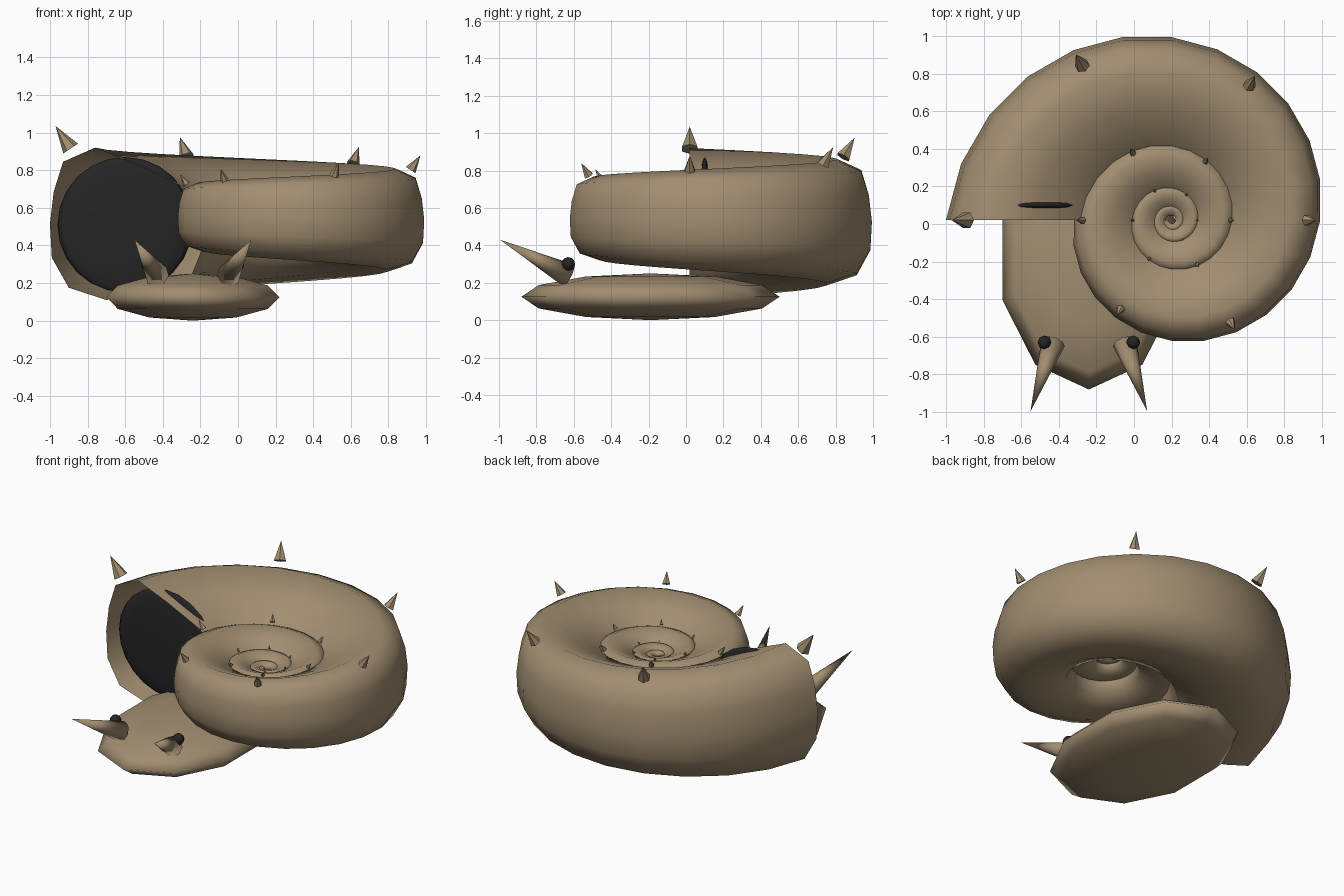
import bpy, bmesh, math
from mathutils import Matrix, Vector

if "Cube" in bpy.data.objects:
    bpy.data.objects.remove(bpy.data.objects["Cube"], do_unlink=True)


def make_material(name, colour):
    mat = bpy.data.materials.new(name)
    mat.use_nodes = True
    mat.diffuse_color = (*colour, 1)
    mat.node_tree.nodes["Principled BSDF"].inputs["Base Color"].default_value = (*colour, 1)
    return mat


BROWN = make_material("shell brown", (0.36, 0.27, 0.165))
BLACK = make_material("soft black", (0.018, 0.018, 0.019))


def finish(name, bm, mat, smooth=True):
    bmesh.ops.recalc_face_normals(bm, faces=bm.faces)
    for face in bm.faces:
        face.smooth = smooth
    mesh = bpy.data.meshes.new(name)
    bm.to_mesh(mesh)
    bm.free()
    mesh.materials.append(mat)
    obj = bpy.data.objects.new(name, mesh)
    bpy.context.collection.objects.link(obj)
    return obj


def ellipsoid(name, centre, radii, segments, rings, mat):
    bm = bmesh.new()
    place = Matrix.Translation(centre) @ Matrix.Diagonal((*radii, 1))
    bmesh.ops.create_uvsphere(bm, u_segments=segments, v_segments=rings, radius=1, matrix=place)
    return finish(name, bm, mat)


def spike(name, base, tip, radius, sides, smooth=False):
    base, tip = Vector(base), Vector(tip)
    axis = tip - base
    turn = axis.to_track_quat("Z", "Y").to_matrix().to_4x4()
    bm = bmesh.new()
    bmesh.ops.create_cone(bm, cap_ends=True, segments=sides, radius1=radius, radius2=0,
                          depth=axis.length, matrix=Matrix.Translation((base + tip) / 2) @ turn)
    return finish(name, bm, BROWN, smooth)


# Logarithmic spiral: a point given as (radius, height) at the mouth, carried inward by angle t
def on_spiral(t, radius, height):
    scale = math.exp(-0.133 * t)
    angle = math.pi - t
    return Vector((0.2 + radius * scale * math.cos(angle),
                   0.02 + radius * scale * math.sin(angle),
                   0.58 - 0.065 * scale + height * scale))


# Shell: mouth outline swept inward for four turns, open at the mouth
OUTLINE = [(1.2, 0), (1.19, -0.18), (1.1, -0.34), (0.9, -0.405), (0.65, -0.37),
           (0.45, -0.28), (0.39, -0.13), (0.4, 0.05), (0.5, 0.2), (0.73, 0.31),
           (0.96, 0.405), (1.13, 0.33), (1.18, 0.17)]
TURNS, STEPS = 4, 24
bm = bmesh.new()
rows = []
for i in range(TURNS * STEPS + 1):
    t = i * math.tau / STEPS
    rows.append([bm.verts.new(on_spiral(t, r, z)) for r, z in OUTLINE])
for a, b in zip(rows, rows[1:]):
    for j in range(len(OUTLINE)):
        k = (j + 1) % len(OUTLINE)
        bm.faces.new((a[j], a[k], b[k], b[j]))
finish("shell", bm, BROWN)

# Spikes along the shell crest, six to a turn
for i in range(17):
    t = i * math.pi / 3
    spike(f"shell_spike_{i + 1}", on_spiral(t, 1.09, 0.4), on_spiral(t, 1.17, 0.52),
          0.047 * math.exp(-0.133 * t), 6)

# Dark mouth plug and foot
ellipsoid("mouth_plug", (-0.6, 0.1, 0.51), (0.36, 0.036, 0.36), 16, 12, BLACK)
ellipsoid("foot", (-0.24, -0.19, 0.125), (0.484, 0.69, 0.125), 10, 6, BROWN)

# Horns and eyes on both sides of the foot
for side, name in ((-1, "right"), (1, "left")):
    spike(f"{name}_horn", (-0.24 + side * 0.19, -0.63, 0.24),
          (-0.24 + side * 0.31, -0.995, 0.43), 0.065, 8, True)
    ellipsoid(f"{name}_eye", (-0.24 + side * 0.236, -0.63, 0.3), (0.037,) * 3, 8, 6, BLACK)
